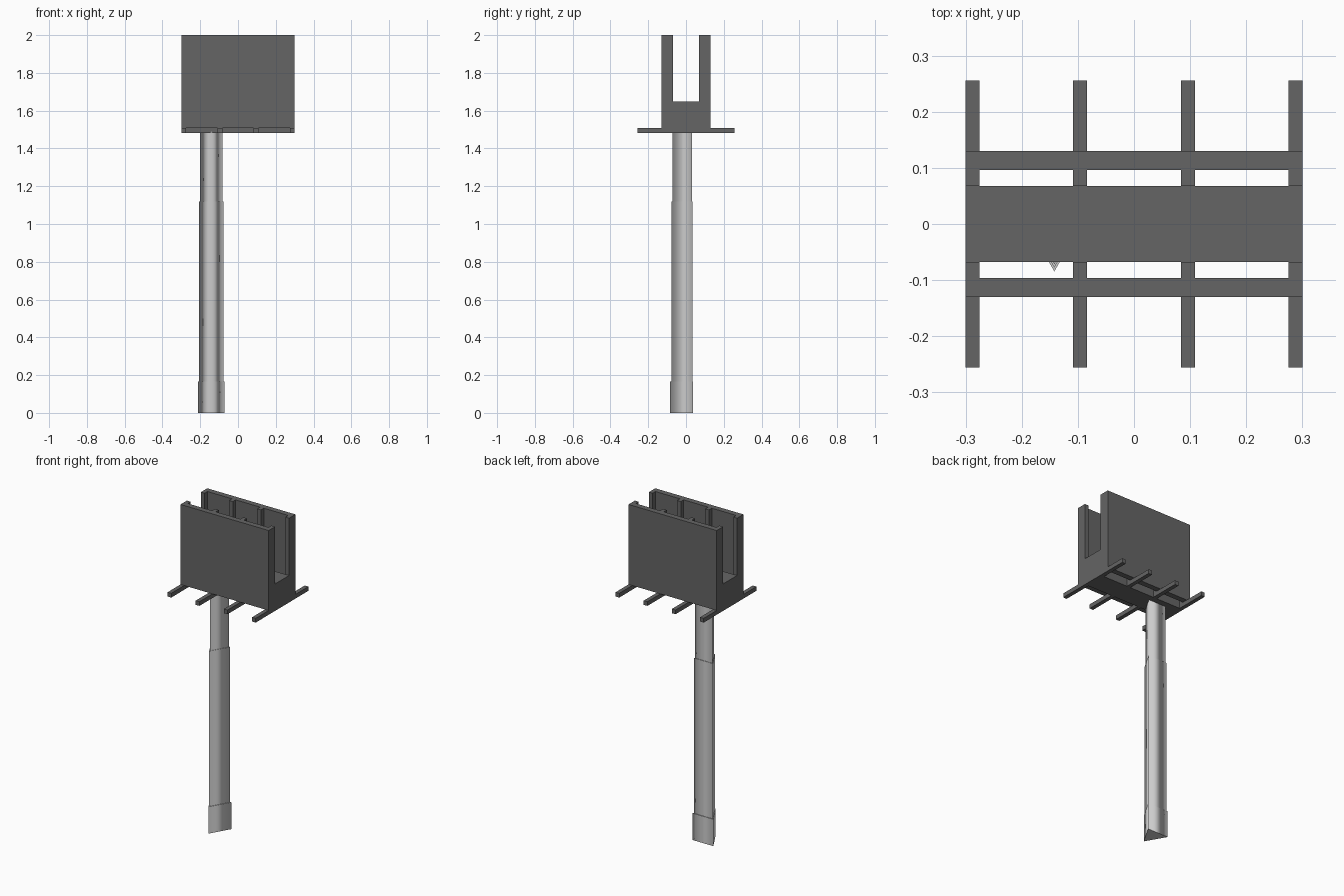
import bpy, bmesh, math

if "Cube" in bpy.data.objects:
    bpy.data.objects.remove(bpy.data.objects["Cube"])

dark = bpy.data.materials.new("dark_grey")
dark.diffuse_color = (0.13, 0.13, 0.13, 1)
dark.use_nodes = True
dark.node_tree.nodes["Principled BSDF"].inputs["Base Color"].default_value = dark.diffuse_color


def box(name, x0, x1, y0, y1, z0, z1):
    bm = bmesh.new()
    bmesh.ops.create_cube(bm, size=1)
    for v in bm.verts:
        v.co = ((x0 + x1) / 2 + v.co.x * (x1 - x0),
                (y0 + y1) / 2 + v.co.y * (y1 - y0),
                (z0 + z1) / 2 + v.co.z * (z1 - z0))
    me = bpy.data.meshes.new(name)
    bm.to_mesh(me)
    bm.free()
    me.materials.append(dark)
    ob = bpy.data.objects.new(name, me)
    bpy.context.collection.objects.link(ob)
    return ob


def prism(name, r, z0, z1):
    # Three-sided bar, one corner towards the front, soft sides and crisp ends
    bm = bmesh.new()
    cx, cy = -0.142, -0.003
    ring = [(cx + r * math.cos(a), cy + r * math.sin(a))
            for a in (math.radians(-90 + 120 * i) for i in range(3))]
    low = [bm.verts.new((x, y, z0)) for x, y in ring]
    high = [bm.verts.new((x, y, z1)) for x, y in ring]
    caps = [bm.faces.new(low[::-1]), bm.faces.new(high)]
    for i in range(3):
        j = (i + 1) % 3
        bm.faces.new((low[i], low[j], high[j], high[i])).smooth = True
    for f in caps:
        for e in f.edges:
            e.smooth = False
    me = bpy.data.meshes.new(name)
    bm.to_mesh(me)
    bm.free()
    ob = bpy.data.objects.new(name, me)
    bpy.context.collection.objects.link(ob)


# Stepped handle
prism("handle_pommel", 0.0815, 0, 0.165)
prism("handle_grip", 0.0745, 0.165, 1.12)
prism("handle_neck", 0.0685, 1.12, 1.49)

# Head: solid floor between two walls
box("head_floor", -0.3, 0.3, -0.068, 0.068, 1.482, 1.648)
for side, s in (("front", -1), ("back", 1)):
    y = sorted((s * 0.096, s * 0.13))
    box(side + "_wall", -0.3, 0.3, *y, 1.508, 2.0)

# Ribs inside the walls and spikes along the bottom
for i in range(4):
    x0 = -0.3 + i * 0.575 / 3
    for side, s in (("front", -1), ("back", 1)):
        y = sorted((s * 0.068, s * 0.096))
        box(f"{side}_rib_{i + 1}", x0, x0 + 0.025, *y, 1.508, 2.0)
        y = sorted((s * 0.068, s * 0.256))
        box(f"{side}_spike_{i + 1}", x0, x0 + 0.025, *y, 1.482, 1.508)
